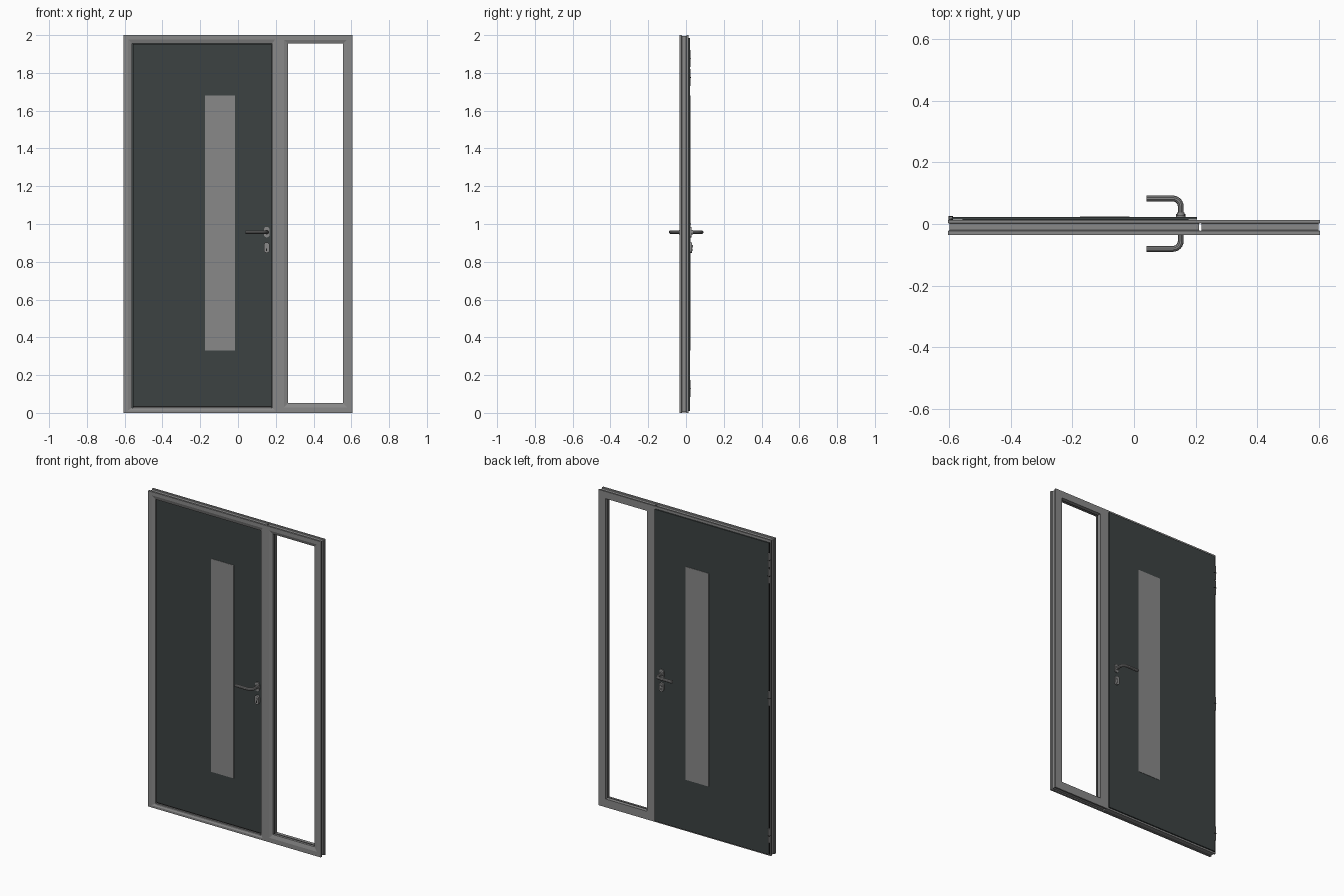
import bpy, bmesh, math
from mathutils import Vector

cube = bpy.data.objects.get("Cube")
if cube:
    bpy.data.objects.remove(cube)


def material(name, r, g, b):
    m = bpy.data.materials.new(name)
    m.use_nodes = True
    m.diffuse_color = (r, g, b, 1)
    m.node_tree.nodes["Principled BSDF"].inputs["Base Color"].default_value = (r, g, b, 1)
    return m


GREY = material("frame grey", 0.25, 0.25, 0.25)
DARK = material("anthracite panel", 0.045, 0.055, 0.055)
BLACK = material("black rubber", 0.012, 0.012, 0.012)


def add_object(name, bm, mat):
    bmesh.ops.recalc_face_normals(bm, faces=bm.faces)
    mesh = bpy.data.meshes.new(name)
    bm.to_mesh(mesh)
    bm.free()
    mesh.materials.append(mat)
    ob = bpy.data.objects.new(name, mesh)
    bpy.context.collection.objects.link(ob)
    return ob


def box(name, x, y, z, mat):
    """Box given by its (min, max) range on each axis."""
    bm = bmesh.new()
    bmesh.ops.create_cube(bm, size=1)
    for v in bm.verts:
        v.co = Vector([r[0] if c < 0 else r[1] for c, r in zip(v.co, (x, y, z))])
    return add_object(name, bm, mat)


def ring(name, outer, inner, profile, mat):
    """Mitred frame: profile points are (share of width inwards, y)."""
    def corners(r):
        x0, x1, z0, z1 = r
        return [(x0, z0), (x1, z0), (x1, z1), (x0, z1)]
    bm = bmesh.new()
    loops = []
    for (ox, oz), (ix, iz) in zip(corners(outer), corners(inner)):
        loops.append([bm.verts.new((ox + (ix - ox) * t, y, oz + (iz - oz) * t))
                      for t, y in profile])
    n = len(profile)
    for k in range(4):
        a, b = loops[k], loops[(k + 1) % 4]
        for i in range(n):
            j = (i + 1) % n
            bm.faces.new((a[i], a[j], b[j], b[i]))
    return add_object(name, bm, mat)


def smooth(ob):
    bpy.ops.object.select_all(action='DESELECT')
    ob.select_set(True)
    bpy.context.view_layer.objects.active = ob
    bpy.ops.object.shade_smooth_by_angle(angle=math.radians(35))


def oval(name, x, z, half_w, half_h, y0, y1, mat):
    """Upright stadium-shaped plate from y0 to y1."""
    bm = bmesh.new()
    verts = []
    for k in range(26):
        a = math.pi * (k if k < 13 else k - 1) / 12
        lift = (half_h - half_w) * (1 if k < 13 else -1)
        verts.append(bm.verts.new((x + half_w * math.cos(a), y0, z + lift + half_w * math.sin(a))))
    face = bm.faces.new(verts)
    ext = bmesh.ops.extrude_face_region(bm, geom=[face])
    for v in ext["geom"]:
        if isinstance(v, bmesh.types.BMVert):
            v.co.y = y1
    smooth(add_object(name, bm, mat))


def cylinder(name, center, radius, length, mat, along_y=False):
    bm = bmesh.new()
    bmesh.ops.create_cone(bm, cap_ends=True, segments=20, radius1=radius,
                          radius2=radius, depth=length)
    ob = add_object(name, bm, mat)
    ob.location = center
    if along_y:
        ob.rotation_euler.x = math.pi / 2
    smooth(ob)


# Frames with a sloped front edge and a groove around the outside
PROFILE = [(0, -0.035), (0.5, -0.035), (1, -0.028), (1, 0.013), (0, 0.013),
           (0, 0.003), (0.1, 0.001), (0.1, -0.02), (0, -0.023)]
GLAZED = [(0, -0.035), (0.55, -0.035), (1, -0.028), (1, -0.016), (0.85, -0.016),
          (0.85, -0.008), (1, -0.008), (1, 0.013), (0, 0.013),
          (0, 0.003), (0.1, 0.001), (0.1, -0.02), (0, -0.023)]
ring("door_frame", (-0.605, 0.215, 0, 2), (-0.56, 0.18, 0.027, 1.955), PROFILE, GREY)
ring("sidelight_frame", (0.215, 0.605, 0, 2), (0.265, 0.555, 0.052, 1.955), GLAZED, GREY)
ring("sidelight_gasket", (0.222, 0.598, 0.007, 1.993), (0.263, 0.557, 0.05, 1.957),
     [(0, -0.015), (1, -0.015), (1, -0.009), (0, -0.009)], BLACK)

# Door leaf: body in the opening and a wider overlap on the inside
box("leaf_body", (-0.557, 0.177), (-0.02, 0.014), (0.036, 1.952), DARK)
box("leaf_overlap", (-0.592, 0.205), (0.014, 0.022), (0.01, 1.985), DARK)
box("hinge_side_gasket", (-0.597, -0.592), (0.012, 0.018), (0.01, 1.985), BLACK)
box("bottom_seal", (-0.557, 0.177), (-0.016, 0.012), (0.027, 0.036), BLACK)

# Tall window, showing on both faces
for side, y in (("outer", (-0.022, -0.018)), ("inner", (0.02, 0.024))):
    box(side + "_window", (-0.175, -0.015), y, (0.33, 1.68), GREY)

# Threshold strip
box("threshold_strip", (-0.557, 0.177), (-0.031, -0.022), (0.02, 0.031), GREY)

# Lever handles, rosettes and lock cylinders on both faces
HX, HZ, LOCK_Z = 0.152, 0.957, 0.875
for side, face, s in (("outer", -0.02, -1), ("inner", 0.022, 1)):
    def off(d):
        return face + s * d
    oval(side + "_handle_rosette", HX, HZ, 0.015, 0.028, face, off(0.006), GREY)
    oval(side + "_lock_rosette", HX, LOCK_Z, 0.015, 0.028, face, off(0.011), GREY)
    cylinder(side + "_handle_collar", (HX, off(0.008), HZ), 0.0125, 0.016, GREY, True)
    cylinder(side + "_lock_cylinder", (HX, off(0.007), LOCK_Z + 0.007), 0.007, 0.014, GREY, True)
    box(side + "_lock_slot", (HX - 0.0025, HX + 0.0025), sorted((face, off(0.0115))),
        (LOCK_Z - 0.018, LOCK_Z - 0.004), BLACK)
    curve = bpy.data.curves.new(side + "_lever", 'CURVE')
    curve.dimensions = '3D'
    curve.bevel_depth = 0.0095
    curve.bevel_resolution = 3
    curve.use_fill_caps = True
    bend = 0.026
    path = [(HX, off(0), HZ)]
    for k in range(7):
        a = math.pi / 2 * k / 6
        path.append((HX - bend + bend * math.cos(a), off(0.061 - bend + bend * math.sin(a)), HZ))
    path.append((0.04, off(0.061), HZ))
    spline = curve.splines.new('POLY')
    spline.points.add(len(path) - 1)
    for p, co in zip(spline.points, path):
        p.co = (*co, 1)
    curve.materials.append(GREY)
    lever = bpy.data.objects.new(side + "_lever", curve)
    bpy.context.collection.objects.link(lever)
    bpy.ops.object.select_all(action='DESELECT')
    lever.select_set(True)
    bpy.context.view_layer.objects.active = lever
    bpy.ops.object.convert(target='MESH')
    smooth(bpy.context.object)

# Hinges along the inner right edge
for i, z in enumerate((0.13, 1.0, 1.775, 1.875)):
    cylinder(f"hinge_{i + 1}_pin", (-0.596, 0.019, z), 0.006, 0.09, GREY)
    box(f"hinge_{i + 1}_joint", (-0.603, -0.589), (0.013, 0.0255), (z - 0.002, z + 0.002), BLACK)
